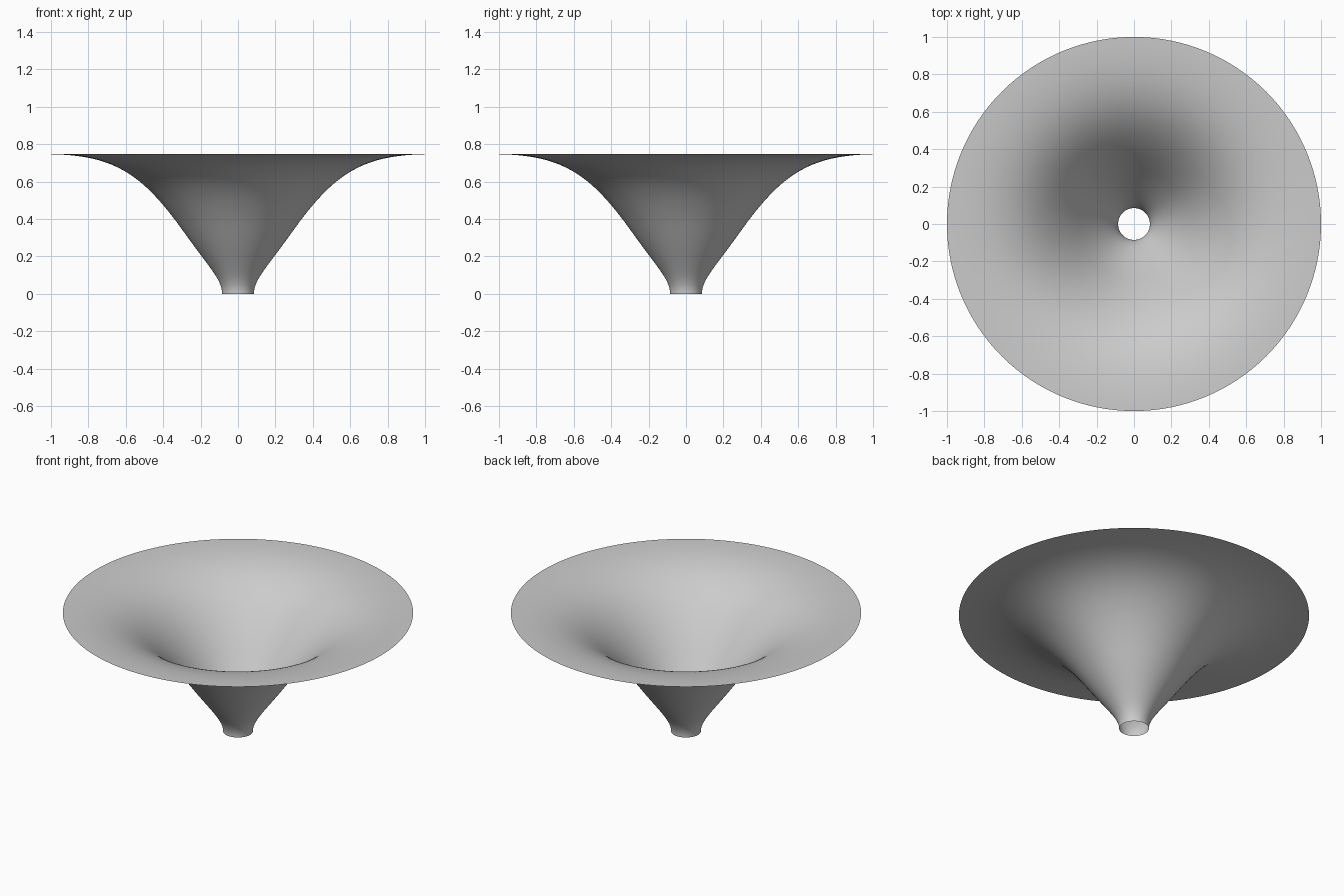
import bpy, bmesh
from math import tau
from mathutils import Vector
from mathutils.geometry import interpolate_bezier

cube = bpy.data.objects.get("Cube")
if cube:
    bpy.data.objects.remove(cube, do_unlink=True)

SEGMENTS = 128

# One matte grey for the whole sheet
grey = bpy.data.materials.new("light_grey")
grey.use_nodes = True
colour = (0.6, 0.6, 0.6, 1)
grey.diffuse_color = colour
grey.node_tree.nodes["Principled BSDF"].inputs["Base Color"].default_value = colour


def bezier(steps, *points):
    """Sample a cubic curve given as (radius, height) control points."""
    return interpolate_bezier(*[Vector((r, 0, z)) for r, z in points], steps)


# Flared profile: short upright neck, straight wall, then a nearly level brim
neck = bezier(20, (0.085, 0), (0.085, 0.075), (0.15, 0.135), (0.29, 0.331))
brim = bezier(32, (0.29, 0.331), (0.51, 0.64), (0.66, 0.74), (1, 0.746))
profile = neck + brim[1:]

# Spin the profile into a thin funnel, open at the neck
bm = bmesh.new()
verts = [bm.verts.new(p) for p in profile]
edges = [bm.edges.new(pair) for pair in zip(verts, verts[1:])]
bmesh.ops.spin(bm, geom=verts + edges, cent=(0, 0, 0), axis=(0, 0, 1),
               angle=tau, steps=SEGMENTS, use_merge=True)
bmesh.ops.remove_doubles(bm, verts=bm.verts, dist=0.0001)
bm.normal_update()

# Face the sheet upward, into the bowl
bmesh.ops.reverse_faces(bm, faces=[f for f in bm.faces if f.normal.z < 0])
for face in bm.faces:
    face.smooth = True

mesh = bpy.data.meshes.new("funnel")
bm.to_mesh(mesh)
bm.free()
mesh.materials.append(grey)
funnel = bpy.data.objects.new("funnel", mesh)
bpy.context.collection.objects.link(funnel)
